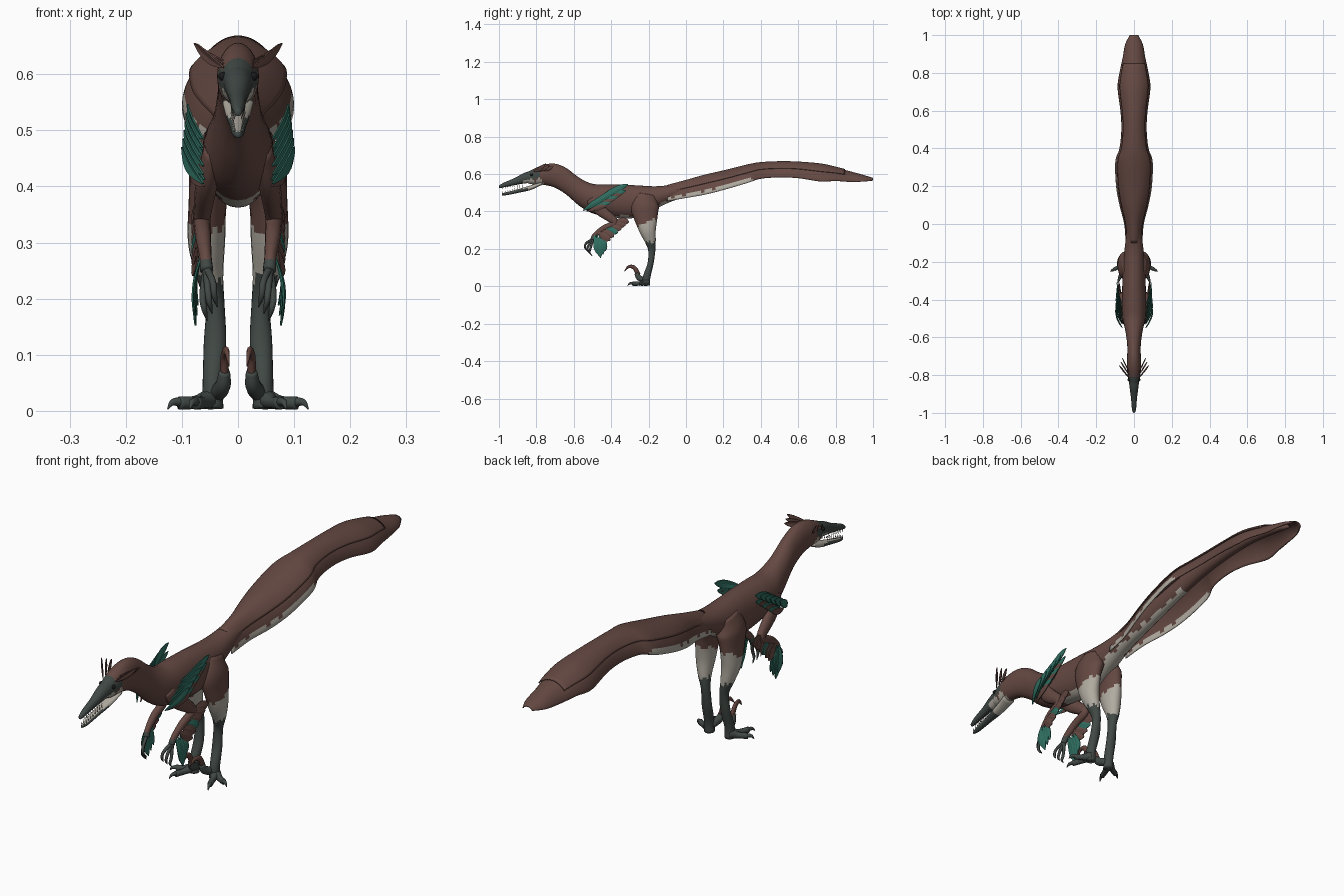
import bpy, bmesh, math
from mathutils import Vector

if "Cube" in bpy.data.objects:
    bpy.data.objects.remove(bpy.data.objects["Cube"])


def material(name, r, g, b):
    m = bpy.data.materials.new(name)
    m.use_nodes = True
    m.diffuse_color = (r, g, b, 1)
    node = m.node_tree.nodes["Principled BSDF"]
    node.inputs["Base Color"].default_value = (r, g, b, 1)
    node.inputs["Roughness"].default_value = 0.8
    return m


BROWN, GREY, CREAM, TEAL, DARK, CLAW = range(6)
MATERIALS = [
    material("feather brown", .13, .066, .055),
    material("scale grey", .052, .066, .059),
    material("belly cream", .44, .41, .355),
    material("plume teal", .03, .16, .122),
    material("eye dark", .01, .01, .01),
    material("claw red brown", .12, .055, .045),
]


def finish(name, bm, rule, smooth=True):
    """Turn a bmesh into an object, colouring each face by a rule or one index."""
    bmesh.ops.recalc_face_normals(bm, faces=bm.faces)
    for f in bm.faces:
        f.smooth = smooth
        f.material_index = rule if isinstance(rule, int) else rule(f.calc_center_median(), f.normal)
    mesh = bpy.data.meshes.new(name)
    bm.to_mesh(mesh)
    bm.free()
    for m in MATERIALS:
        mesh.materials.append(m)
    ob = bpy.data.objects.new(name, mesh)
    bpy.context.collection.objects.link(ob)
    return ob


def refine(rows, k):
    """Catmull-Rom interpolation through rows of numbers."""
    rows = [Vector(r) for r in rows]
    out = []
    for i in range(len(rows) - 1):
        p, q = rows[i], rows[i + 1]
        m = (q - rows[i - 1]) / 2 if i else q - p
        n = (rows[i + 2] - p) / 2 if i + 2 < len(rows) else q - p
        for j in range(k):
            t = j / k
            h = t * t * (3 - 2 * t)
            out.append(p * (1 - h) + q * h + m * (t * (1 - t) ** 2) - n * (t * t * (1 - t)))
    return out + [rows[-1]]


def skin(bm, rings, closed=True):
    for a, b in zip(rings, rings[1:]):
        n = len(a)
        for i in range(n if closed else n - 1):
            j = (i + 1) % n
            bm.faces.new((a[i], a[j], b[j], b[i]))


def loft(name, rows, rule, n=16, k=5, ref=(1, 0, 0), upright=False):
    """Elliptic tube through rows of x, y, z, side radius, other radius."""
    rows = refine(rows, k)
    pts = [Vector(r[:3]) for r in rows]
    bm = bmesh.new()
    rings = []
    for i, r in enumerate(rows):
        t = (pts[min(i + 1, len(pts) - 1)] - pts[max(i - 1, 0)]).normalized()
        a = Vector(ref)
        a = (a - t * a.dot(t)).normalized()
        b = t.cross(a)
        if upright:
            a, b = Vector((1, 0, 0)), Vector((0, 0, 1))
        ring = []
        for s in range(n):
            u = math.tau * s / n
            ring.append(bm.verts.new(pts[i] + a * math.cos(u) * r[3] + b * math.sin(u) * r[4]))
        rings.append(ring)
    skin(bm, rings)
    bm.faces.new(rings[0])
    bm.faces.new(rings[-1])
    return finish(name, bm, rule)


def slices(name, rows, rule, **kw):
    """Upright loft from rows of y, top, bottom, half width."""
    return loft(name, [(0, y, (t + b) / 2, w, (t - b) / 2) for y, t, b, w in rows],
                rule, upright=True, **kw)


def feather(name, root, tip, width, rule, across, bow=(0, 0, 0)):
    """Thin leaf-shaped blade from root to tip."""
    root, tip, bow = Vector(root), Vector(tip), Vector(bow)
    t = (tip - root).normalized()
    side = Vector(across)
    side = (side - t * side.dot(t)).normalized() * width / 2
    lift = t.cross(side) * .2
    bm = bmesh.new()
    rings = []
    for i in range(9):
        u = i / 8
        c = root.lerp(tip, u) + bow * math.sin(math.pi * u)
        w = .08 + .92 * math.sin(math.pi * u ** 1.3) ** .7 if i < 8 else .05
        rings.append([bm.verts.new(c + side * w), bm.verts.new(c + lift * w), bm.verts.new(c - side * w)])
    skin(bm, rings, closed=False)
    ob = finish(name, bm, rule, False)
    mod = ob.modifiers.new("thickness", "SOLIDIFY")
    mod.thickness, mod.offset = .003, 0


# Head, neck, trunk and tail core
def body_colour(c, n):
    if c.y < -.76 and c.z < .567 + .01 * math.sin(c.y * 150):
        return CREAM
    if c.y < -.81 or (c.y < -.785 and .58 < c.z < .61):
        return GREY
    if -.42 < c.y < .3 and n.z < -.72 + .12 * math.sin(c.y * 90):
        return CREAM
    return BROWN


slices("body", [
    (-.86, .605, .555, .018), (-.82, .625, .545, .03), (-.76, .65, .542, .037), (-.7, .655, .527, .036),
    (-.64, .632, .49, .036), (-.57, .58, .43, .045), (-.5, .548, .39, .06), (-.42, .545, .375, .064),
    (-.32, .543, .362, .062), (-.24, .538, .375, .06), (-.15, .535, .42, .052), (-.06, .547, .46, .042),
    (.07, .58, .495, .036), (.25, .622, .545, .03), (.45, .65, .59, .026), (.7, .642, .605, .02),
    (.95, .585, .572, .01)], body_colour, n=28, k=6)

# Snout and open jaw
slices("upper_jaw", [(-.8, .625, .555, .03), (-.86, .608, .55, .024), (-.92, .577, .54, .016),
                     (-.97, .556, .53, .012), (-.995, .542, .525, .007), (-1, .536, .528, .003)],
       lambda c, n: CREAM if c.y > -.87 and c.z < .57 else GREY)
slices("lower_jaw", [(-.77, .56, .542, .028), (-.83, .54, .515, .022), (-.9, .519, .499, .015),
                     (-.96, .503, .487, .011), (-.985, .498, .486, .005)],
       lambda c, n: CREAM if c.y > -.85 or n.z > .7 else GREY)
for row, z0, slope, up in (("upper", .525, .15, -1), ("lower", .494, .3, 1)):
    for i in range(9):
        for s in (1, -1):
            y = -.98 + i * .013
            z = z0 + (y + .98) * slope + .004
            w = .006 + i * .0007
            loft(f"{row}_tooth", [(s * w, y, z, .002, .002), (s * w, y, z + up * .01, .0003, .0003)],
                 CREAM, n=5, k=1)

# Draped tail fan, with a narrower covert layer laid over it
FAN = [(-.1, .535, .455, .042), (0, .562, .472, .05), (.1, .59, .49, .075), (.2, .613, .515, .093),
       (.33, .645, .553, .097), (.4, .657, .575, .075), (.5, .662, .582, .065), (.6, .66, .578, .07),
       (.72, .65, .56, .085), (.8, .633, .563, .075), (.88, .612, .558, .058), (.95, .593, .56, .045),
       (1, .577, .565, .02)]


def fan(name, reach, lift, end, rule):
    bm = bmesh.new()
    rings = []
    for y, top, bottom, w in refine(FAN, 5):
        if y > end:
            break
        ring = []
        for i in range(-10, 11):
            a = i / 10 * reach * math.pi / 2
            x = w * math.sin(a) * (1 + lift)
            z = bottom + (top - bottom) * math.cos(a) ** 1.15 + lift * .06
            ring.append(bm.verts.new((x, y, z)))
        rings.append(ring)
    skin(bm, rings, closed=False)
    ob = finish(name, bm, rule)
    mod = ob.modifiers.new("thickness", "SOLIDIFY")
    mod.thickness, mod.offset = .004, 0


def edge_colour(c, n):
    for y, top, bottom, w in refine(FAN, 5):
        if y > c.y:
            low = c.z < bottom + (top - bottom) * (.22 + .08 * math.sin(c.y * 120))
            return CREAM if low and c.y < .36 else BROWN
    return BROWN


fan("tail_fan", 1, 0, 1, edge_colour)
fan("tail_coverts", .6, .08, .86, BROWN)


# Paired parts
def leg_colour(c, n):
    jag = .008 * math.sin(c.y * 260 + c.x * 200)
    if c.z > .345 + jag + (c.y + .2) * .4:
        return BROWN
    return CREAM if c.z > .235 + jag else GREY


for s, side in ((1, "left"), (-1, "right")):
    def P(x, *rest):
        return (s * x,) + rest

    # Leg, from hip to sole
    loft(side + "_leg", [
        P(.036, -.21, .49, .025, .05), P(.045, -.22, .43, .04, .075), P(.054, -.215, .37, .034, .064),
        P(.056, -.205, .3, .033, .045), P(.05, -.19, .24, .024, .029), P(.041, -.183, .19, .017, .019),
        P(.041, -.19, .12, .02, .016), P(.045, -.21, .05, .018, .02), P(.045, -.213, .004, .019, .02)],
        leg_colour, n=20, k=6)
    # Walking toes with claws
    for toe, x, y in (("outer", .105, -.24), ("middle", .076, -.285)):
        dx, dy = x - .048, y + .21
        loft(f"{side}_{toe}_toe", [P(.048, -.21, .022, .02, .02), P(.048 + dx * .5, -.21 + dy * .5, .015, .012, .012),
                                   P(x, y, .014, .012, .01)], GREY, n=10, ref=(0, 0, 1))
        loft(f"{side}_{toe}_claw", [P(x - dx * .1, y - dy * .1, .016, .009, .009),
                                    P(x + dx * .2, y + dy * .2, .015, .006, .006),
                                    P(x + dx * .36, y + dy * .36, .003, .001, .001)], GREY, n=8, ref=(0, 0, 1))
    # Raised sickle toe
    loft(side + "_sickle_toe", [P(.038, -.215, .03, .015, .015), P(.027, -.25, .045, .014, .016),
                                P(.024, -.265, .07, .01, .012)], GREY, n=10)
    loft(side + "_sickle_claw", [P(.024, -.255, .06, .008, .013), P(.024, -.275, .098, .007, .011),
                                 P(.02, -.305, .105, .005, .008), P(.016, -.33, .08, .001, .001)], CLAW, n=8)
    # Arm and hand
    loft(side + "_arm", [P(.04, -.5, .47, .02, .04), P(.055, -.46, .41, .02, .032), P(.063, -.39, .355, .016, .022),
                         P(.064, -.385, .335, .015, .018), P(.062, -.44, .31, .014, .016),
                         P(.058, -.485, .275, .011, .014), P(.056, -.5, .25, .012, .012)],
         lambda c, n: BROWN if c.z > .27 else GREY, n=14)
    for i in range(3):
        x, y, z = .045 + i * .009, -.5 - .012 * (2 - i), .245 - i * .012
        loft(side + "_finger", [P(.056, -.495, .255, .007, .007), P(x, y - .01, z - .015, .006, .006),
                                P(x - .003, y - .015, z - .04, .005, .005),
                                P(x - .008, y, z - .06, .001, .001)], GREY, n=8, k=4)
    # Forearm feathers, overlapping brown with teal bars
    for i in range(6):
        u = i / 5
        feather(side + "_forearm_feather", P(.07, -.38 - u * .09, .35 - u * .06),
                P(.082, -.305 - u * .1, .345 - u * .1), .04, TEAL if i == 3 else BROWN, (0, .4, 1))
    # Hanging wrist plumes
    for i in range(4):
        feather(side + "_wrist_plume", P(.066, -.49 + i * .014, .275),
                P(.078 - i * .002, -.47 + i * .013, .152 + abs(i - 1) * .018), .032, TEAL, (0, 1, 0), P(.008, 0, 0))
    # Shoulder plumes, swept up and back in two rows
    for i in range(6):
        u = i / 5
        feather(side + "_shoulder_plume", P(.062, -.55 + u * .1, .405 + u * .08),
                P(.1 - u * .01, -.45 + u * .14, .47 + u * .075), .032, TEAL, (0, -.5, 1), P(.008, 0, 0))
        feather(side + "_shoulder_covert", P(.06, -.53 + u * .1, .4 + u * .06),
                P(.085, -.42 + u * .1, .435 + u * .08), .026, TEAL if i % 2 else BROWN, (0, -.5, 1), P(.008, 0, 0))
    # Brow crest
    for i in range(3):
        feather(side + "_crest_feather", P(.026, -.815 + i * .015, .612 + i * .006),
                P(.078 - i * .008, -.75 + i * .02, .655 - i * .008), .02, BROWN, (0, -.5, 1), P(0, 0, -.006))
    # Eye
    bm = bmesh.new()
    bmesh.ops.create_uvsphere(bm, u_segments=12, v_segments=8, radius=.008)
    bmesh.ops.translate(bm, verts=bm.verts, vec=P(.027, -.825, .596))
    finish(side + "_eye", bm, DARK)
